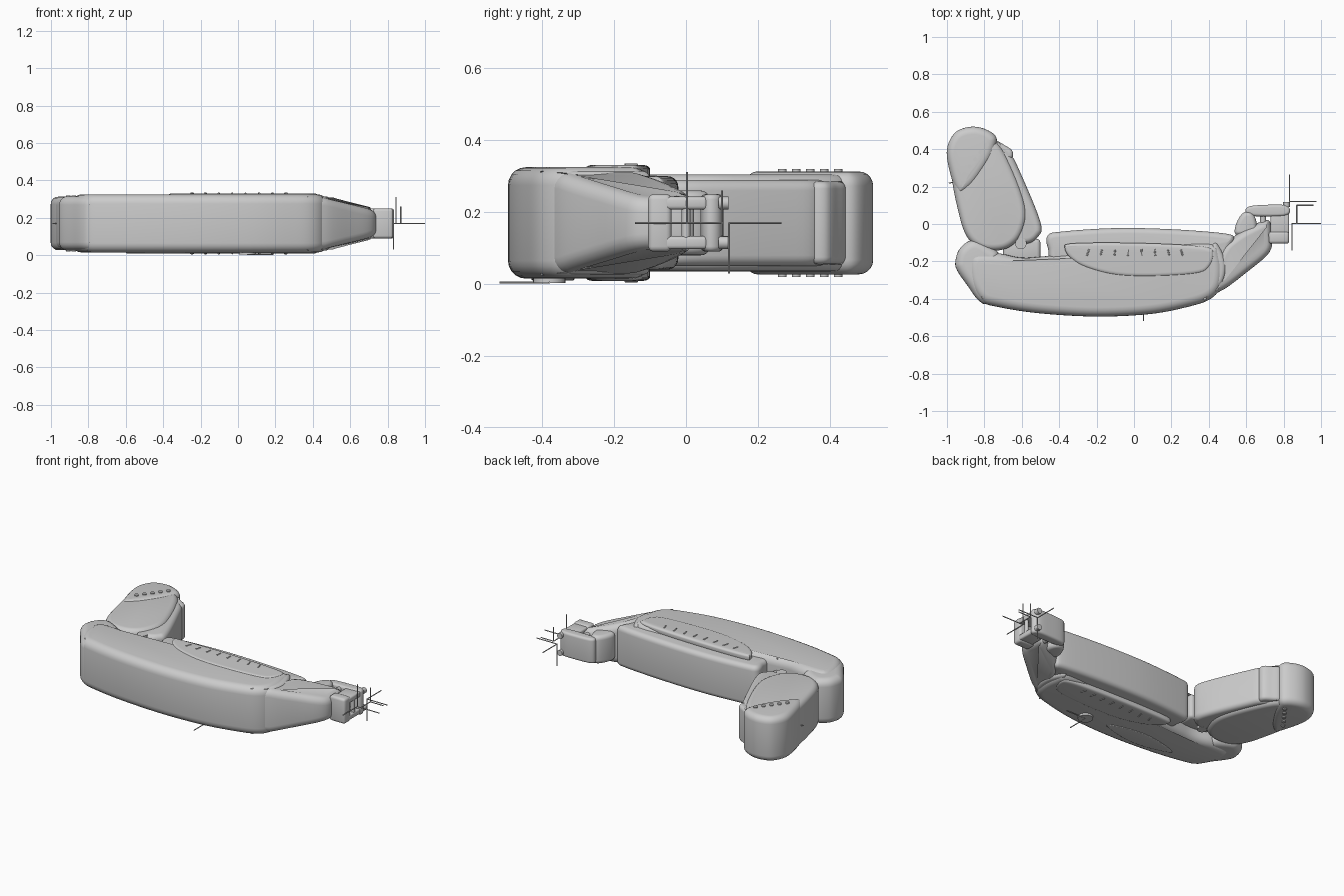
import bpy, bmesh, math
from mathutils import Vector

ZC = 0.17  # mirror plane of the whole limb


def spline(pts, n=6):
    """Closed smooth curve through the given points, counter-clockwise."""
    out, m = [], len(pts)
    for i in range(m):
        a, b, c, d = (Vector(pts[(i + k) % m]) for k in (-1, 0, 1, 2))
        for s in range(n):
            t = s / n
            out.append(0.5 * (2 * b + (c - a) * t + (2 * a - 5 * b + 4 * c - d) * t * t
                              + (3 * b - a - 3 * c + d) * t ** 3))
    area = sum(p.cross(out[(i + 1) % len(out)]) for i, p in enumerate(out))
    return out if area > 0 else out[::-1]


def finish(name, bm, angle=35):
    bmesh.ops.recalc_face_normals(bm, faces=bm.faces)
    me = bpy.data.meshes.new(name)
    bm.to_mesh(me)
    bm.free()
    ob = bpy.data.objects.new(name, me)
    bpy.context.collection.objects.link(ob)
    bpy.ops.object.select_all(action='DESELECT')
    ob.select_set(True)
    bpy.context.view_layer.objects.active = ob
    bpy.ops.object.shade_smooth_by_angle(angle=math.radians(angle))
    return ob


def pad(name, pts, half, r=0.04, h=None, zc=ZC):
    """Rounded slab from a top-view outline; half = half thickness, or a function of x."""
    h = h or r
    o = spline(pts)
    n = len(o)
    nor = []
    for i in range(n):
        t = (o[(i + 1) % n] - o[i - 1]).normalized()
        nor.append(Vector((t.y, -t.x)))
    hf = half if callable(half) else (lambda x: half)
    steps = [math.pi / 2 * k / 5 for k in range(6)]
    prof = [(-1, a) for a in reversed(steps)] + [(1, a) for a in steps]
    bm = bmesh.new()
    rings = []
    for s, a in prof:
        ring = []
        for p, q in zip(o, nor):
            v = p - q * r * (1 - math.cos(a))
            ring.append(bm.verts.new((v.x, v.y, zc + s * (hf(p.x) - h * (1 - math.sin(a))))))
        rings.append(ring)
    for a, b in zip(rings, rings[1:]):
        for i in range(n):
            j = (i + 1) % n
            bm.faces.new((a[i], a[j], b[j], b[i]))
    bm.faces.new(rings[0][::-1])
    bm.faces.new(rings[-1])
    return finish(name, bm)


def box(name, x, y, z, bev=0.015):
    bm = bmesh.new()
    bmesh.ops.create_cube(bm, size=1)
    for v in bm.verts:
        v.co = [(r[0] + r[1]) / 2 + c * (r[1] - r[0]) for c, r in zip(v.co, (x, y, z))]
    bmesh.ops.bevel(bm, geom=bm.edges[:], offset=bev, segments=3, profile=0.5, affect='EDGES')
    return finish(name, bm)


def rod(name, a, b, r, seg=16):
    a, b = Vector(a), Vector(b)
    d = b - a
    bm = bmesh.new()
    bmesh.ops.create_cone(bm, cap_ends=True, segments=seg, radius1=r, radius2=r, depth=d.length)
    bm.transform(d.to_track_quat('Z', 'Y').to_matrix().to_4x4())
    bmesh.ops.translate(bm, verts=bm.verts, vec=(a + b) / 2)
    return finish(name, bm)


# Main outer shell with its two rounded ends
pad("outer_shell", [(-0.87, -0.17), (-0.74, -0.155), (-0.6, -0.18), (-0.45, -0.17), (0, -0.13),
    (0.4, -0.1), (0.47, -0.18), (0.47, -0.32), (0.41, -0.4), (0.28, -0.445), (0.08, -0.482),
    (-0.2, -0.495), (-0.5, -0.478), (-0.72, -0.445), (-0.82, -0.41), (-0.88, -0.3)], 0.155, 0.05, 0.05)
pad("shell_end_cap", [(-0.955, -0.2), (-0.93, -0.13), (-0.86, -0.085), (-0.77, -0.12), (-0.72, -0.17),
    (-0.74, -0.3), (-0.78, -0.42), (-0.83, -0.41), (-0.89, -0.33), (-0.945, -0.25)], 0.145, 0.045)
pad("shell_tip_cap", [(0.36, -0.41), (0.42, -0.375), (0.48, -0.3), (0.49, -0.2), (0.44, -0.1),
    (0.4, -0.15), (0.41, -0.25), (0.38, -0.34)], 0.145, 0.025)

# Inner shell with a nearly flat back
pad("inner_shell", [(-0.46, -0.06), (-0.38, -0.04), (-0.1, -0.022), (0.2, -0.028), (0.48, -0.05),
    (0.535, -0.075), (0.51, -0.13), (0.45, -0.2), (0, -0.25), (-0.4, -0.22), (-0.46, -0.13)],
    0.13, 0.03)

# Side panels with a row of small ridges, on both faces
for s, side in ((1, "upper"), (-1, "lower")):
    pad(side + "_side_panel", [(-0.37, -0.13), (-0.34, -0.105), (-0.1, -0.1), (0.2, -0.108),
        (0.39, -0.125), (0.425, -0.16), (0.4, -0.23), (0.33, -0.265), (0.1, -0.28), (-0.1, -0.272),
        (-0.26, -0.23), (-0.34, -0.18)], 0.02, 0.02, 0.012, ZC + s * 0.141)
    for i in range(8):
        x = -0.24 + 0.07 * i
        lean = 0.012 * (i - 3.5) / 3.5
        rod(f"{side}_ridge_{i}", (x, -0.135, ZC + s * 0.16), (x + lean, -0.17, ZC + s * 0.16), 0.005, 8)

# Underside oval panel and small mount disc
pad("underside_oval", [(-0.6, -0.37), (-0.35, -0.31), (-0.1, -0.37), (-0.35, -0.43)], 0.008, 0.006, 0.004, 0.018)
rod("underside_disc", (0.05, -0.38, 0.003), (0.05, -0.38, 0.03), 0.045, 24)

# Tapered neck
pad("neck", [(0.4, -0.36), (0.47, -0.355), (0.6, -0.26), (0.725, -0.15), (0.735, -0.05), (0.72, 0.02),
    (0.65, 0), (0.53, -0.07), (0.46, -0.15)],
    lambda x: 0.14 - 0.065 * min(1, max(0, (x - 0.47) / 0.27)), 0.04, 0.045)

# Wrist fork
pad("wrist_knob", [(0.54, -0.05), (0.55, 0.01), (0.585, 0.06), (0.63, 0.06), (0.655, 0.01),
    (0.65, -0.06), (0.59, -0.07)], 0.09, 0.025)
box("wrist_front_plate", (0.72, 0.83), (-0.105, -0.04), (0.09, 0.25))
pad("wrist_back_plate", [(0.595, 0.07), (0.62, 0.095), (0.72, 0.103), (0.81, 0.1), (0.835, 0.07),
    (0.81, 0.045), (0.72, 0.04), (0.62, 0.045)], 0.08, 0.015)
for z in (0.115, 0.225):
    box("wrist_arm", (0.73, 0.83), (-0.06, 0.06), (z - 0.018, z + 0.018), 0.01)
    rod("wrist_post", (0.69, -0.05, z), (0.69, 0.06, z), 0.016)
    rod("wrist_pin", (0.815, 0.09, z), (0.815, 0.118, z), 0.018)
rod("wrist_axle", (0.815, 0, 0.1), (0.815, 0, 0.24), 0.012)

# Folded end segment
pad("end_segment", [(-0.975, 0.3), (-0.935, 0.05), (-0.885, -0.08), (-0.8, -0.138), (-0.68, -0.13),
    (-0.6, -0.05), (-0.58, 0.1), (-0.68, 0.36), (-0.77, 0.46), (-0.9, 0.46)], 0.135, 0.035)
pad("end_cap", [(-1, 0.4), (-0.985, 0.28), (-0.94, 0.165), (-0.87, 0.2), (-0.8, 0.29), (-0.75, 0.38),
    (-0.735, 0.46), (-0.79, 0.505), (-0.87, 0.52), (-0.955, 0.49)], 0.143, 0.04)
pad("end_back_pad", [(-0.73, 0.4), (-0.66, 0.37), (-0.61, 0.28), (-0.5, 0.01), (-0.515, -0.07),
    (-0.58, -0.105), (-0.65, -0.06), (-0.74, 0.25)], 0.12, 0.03)
pad("end_bump", [(-0.74, 0.44), (-0.69, 0.42), (-0.65, 0.39), (-0.655, 0.35), (-0.72, 0.34)], 0.115, 0.02)
for i in range(5):
    t = i / 4
    x, y = -0.908 + 0.118 * t, 0.268 + 0.155 * t
    rod(f"cap_stud_{i}", (x, y, ZC - 0.15), (x, y, ZC + 0.15), 0.012)

# Hinge between the shell and the end segment
rod("hinge_pin", (-0.605, -0.105, 0.05), (-0.605, -0.105, 0.29), 0.03, 24)
box("hinge_block", (-0.7, -0.5), (-0.2, -0.08), (0.09, 0.25), 0.02)

# Thin locator lines: origin, then end points
LINES = {
    "tip_back": ((0.832, 0.12, ZC), [(0.975, 0.12, ZC), (0.832, 0.265, ZC), (0.832, 0.12, 0.03)]),
    "tip_front": ((0.845, 0.003, ZC), [(1, 0.003, ZC), (0.845, -0.142, ZC), (0.845, 0.003, 0.312)]),
    "tip_small": ((0.87, 0.1, ZC), [(0.96, 0.1, ZC), (0.87, 0, ZC), (0.87, 0.1, 0.26)]),
    "hinge": ((-0.6, -0.195, ZC), [(-0.51, -0.195, 0.32), (-0.6, -0.06, ZC)]),
    "underside": ((0.05, -0.38, 0.004), [(0.05, -0.518, 0.004), (0.19, -0.38, 0.004)]),
    "cap": ((-0.96, 0.225, ZC), [(-0.99, 0.218, ZC)]),
}
for label, (a, ends) in LINES.items():
    for i, b in enumerate(ends):
        rod(f"{label}_locator_{i}", a, b, 0.003, 8)
